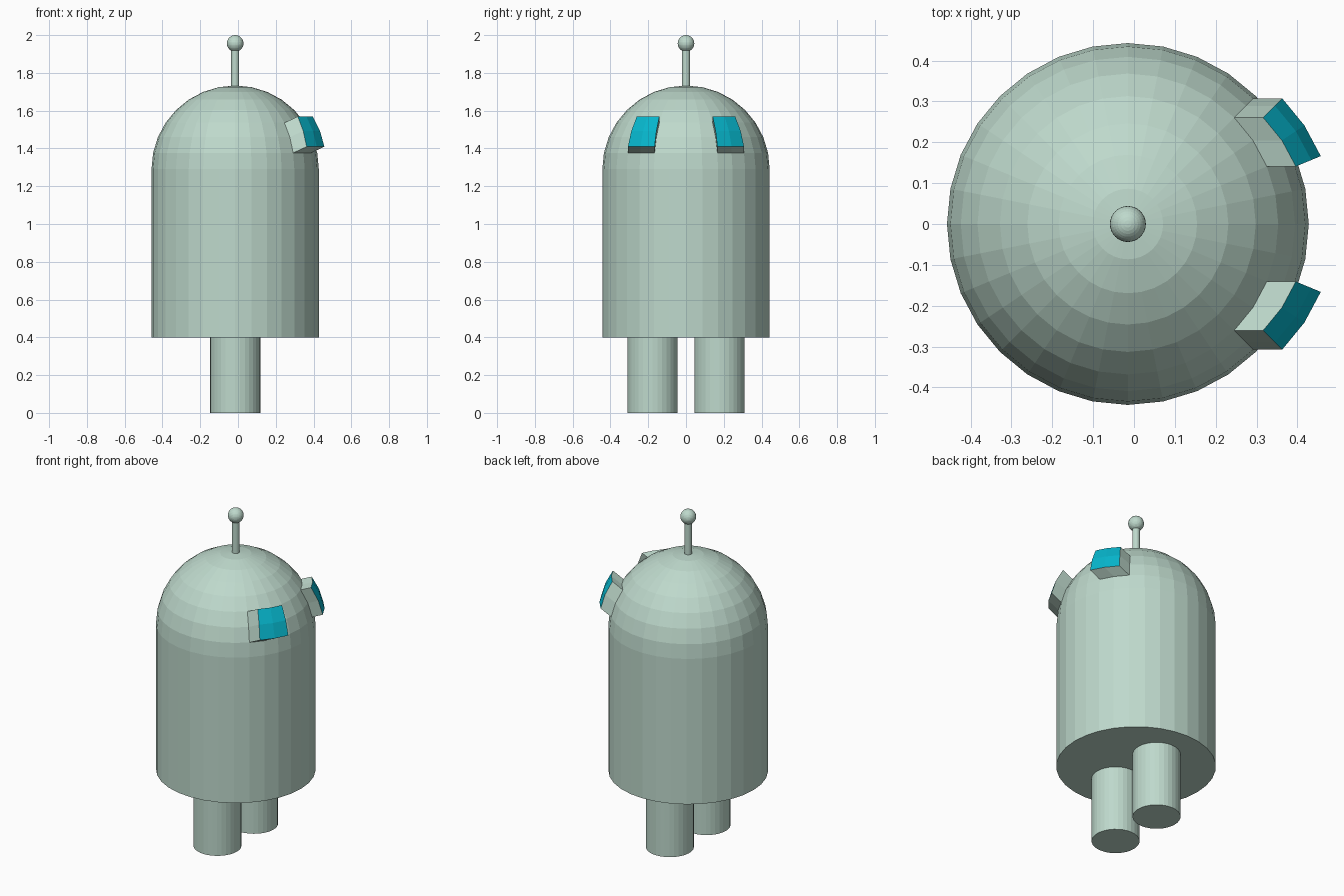
import bpy, bmesh, math
from mathutils import Vector

if "Cube" in bpy.data.objects:
    bpy.data.objects.remove(bpy.data.objects["Cube"])

CX = -0.015          # body axis
R = 0.443            # body radius
DOME_Z = 1.29        # dome centre height
STEP = math.pi / 16  # angle of one facet (32 sides)


def material(name, rgb):
    m = bpy.data.materials.new(name)
    m.diffuse_color = (*rgb, 1)
    m.use_nodes = True
    m.node_tree.nodes["Principled BSDF"].inputs["Base Color"].default_value = m.diffuse_color
    return m


green = material("pale_green", (0.515, 0.694, 0.604))
cyan = material("cyan", (0.002, 0.48, 0.624))


def finish(name, bm, mats):
    bmesh.ops.recalc_face_normals(bm, faces=bm.faces)
    me = bpy.data.meshes.new(name)
    bm.to_mesh(me)
    bm.free()
    for m in mats:
        me.materials.append(m)
    ob = bpy.data.objects.new(name, me)
    bpy.context.collection.objects.link(ob)
    return ob


def cylinder(name, x, y, z0, z1, r):
    bm = bmesh.new()
    bmesh.ops.create_cone(bm, cap_ends=True, segments=32, radius1=r, radius2=r, depth=z1 - z0)
    bmesh.ops.translate(bm, verts=bm.verts, vec=(x, y, (z0 + z1) / 2))
    return finish(name, bm, [green])


def dome_point(az, lat):
    return Vector((CX + R * math.cos(lat) * math.cos(az),
                   R * math.cos(lat) * math.sin(az),
                   DOME_Z + R * math.sin(lat)))


# Body: straight barrel with a faceted dome on top
bm = bmesh.new()
rings = [[bm.verts.new((*dome_point(i * STEP, 0).xy, 0.4)) for i in range(32)]]
for k in range(8):
    rings.append([bm.verts.new(dome_point(i * STEP, k * STEP)) for i in range(32)])
for a, b in zip(rings, rings[1:]):
    for i in range(32):
        j = (i + 1) % 32
        bm.faces.new((a[i], a[j], b[j], b[i]))
tip = bm.verts.new((CX, 0, DOME_Z + R))
for i in range(32):
    bm.faces.new((rings[-1][i], rings[-1][(i + 1) % 32], tip))
bm.faces.new(rings[0][::-1])
finish("body", bm, [green])

# Eyes: patches of two by two dome facets pushed outward, with a cyan front
PUSH = Vector((0.071, 0, 0.033))
for side, name in ((1, "eye_back"), (-1, "eye_front")):
    bm = bmesh.new()
    inner = [[bm.verts.new(dome_point(side * a * STEP, l * STEP)) for a in (2, 3, 4)] for l in (1, 2, 3)]
    outer = [[bm.verts.new(v.co + PUSH) for v in row] for row in inner]
    for grid, index in ((inner, 0), (outer, 1)):
        for r in range(2):
            for c in range(2):
                f = bm.faces.new((grid[r][c], grid[r][c + 1], grid[r + 1][c + 1], grid[r + 1][c]))
                f.material_index = index
    rim = [(0, 0), (0, 1), (0, 2), (1, 2), (2, 2), (2, 1), (2, 0), (1, 0)]
    for (r, c), (s, d) in zip(rim, rim[1:] + rim[:1]):
        bm.faces.new((inner[r][c], inner[s][d], outer[s][d], outer[r][c]))
    finish(name, bm, [green, cyan])

# Legs
for side, name in ((1, "leg_back"), (-1, "leg_front")):
    cylinder(name, CX, side * 0.177, 0, 0.4, 0.133)

# Antenna stem and ball
cylinder("antenna_stem", CX, 0, 1.7, 1.93, 0.021)
bm = bmesh.new()
bmesh.ops.create_uvsphere(bm, u_segments=32, v_segments=16, radius=0.044)
bmesh.ops.translate(bm, verts=bm.verts, vec=(CX, 0, 1.956))
finish("antenna_ball", bm, [green])
